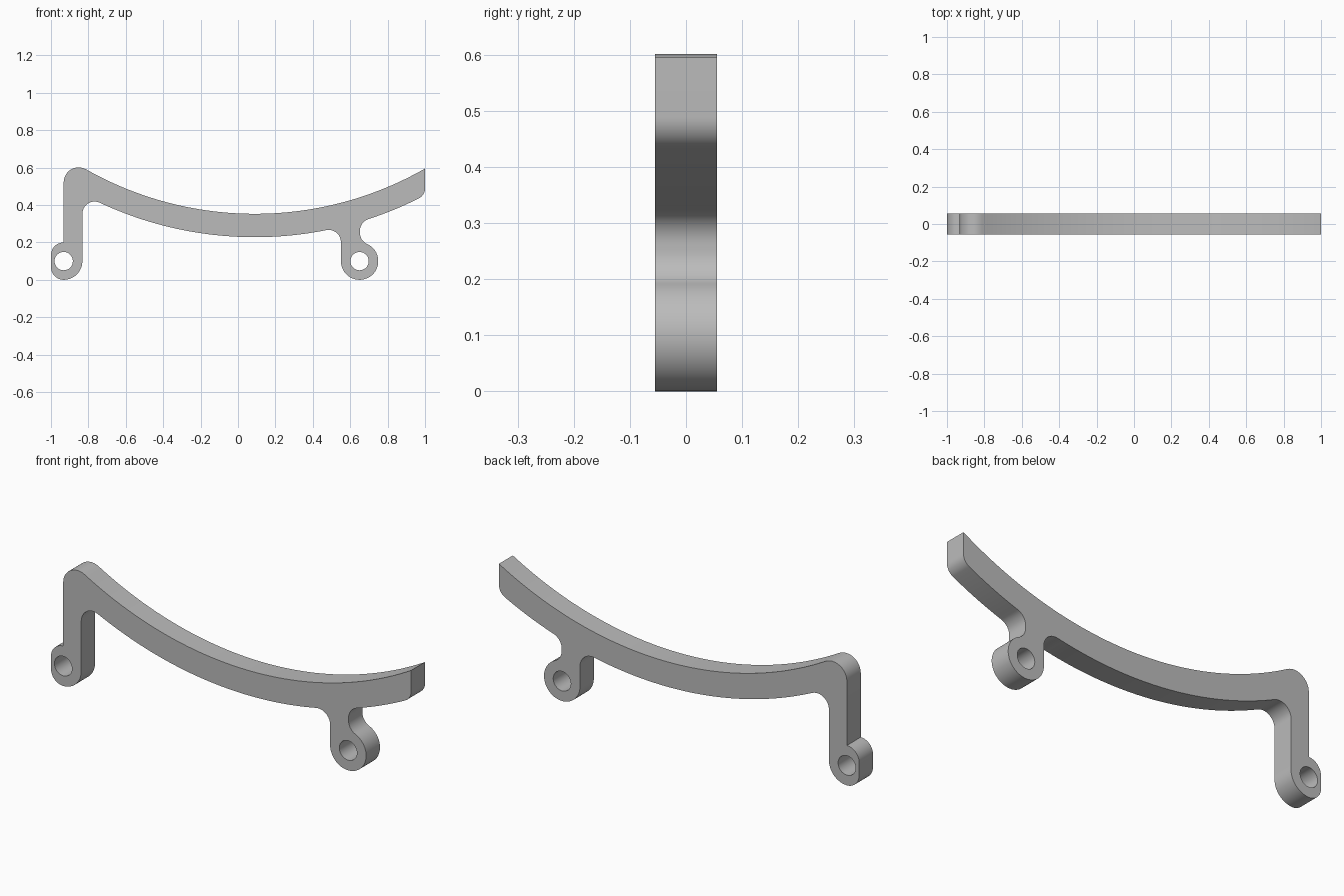
import bpy, bmesh, math
from mathutils import Vector

if "Cube" in bpy.data.objects:
    bpy.data.objects.remove(bpy.data.objects["Cube"], do_unlink=True)

HALF_DEPTH = 0.055
C = Vector((0.09, 2.185))            # shared centre of both bow arcs
R_TOP, R_LOW = 1.832, 1.957
POST_X, POST_IN = -0.932, -0.832     # outer and inner side of the post
LUG_L, LUG_R = Vector((POST_X, 0.1)), Vector((0.65, 0.1))
LUG, HOLE, FILLET = 0.1, 0.049, 0.065
STEM_L, STEM_R = LUG_R.x - LUG, 0.652


def arc(c, r, p, q, n):
    """Points on a circle from the direction of p to that of q, the short way."""
    a = math.atan2(p[1] - c.y, p[0] - c.x)
    b = math.atan2(q[1] - c.y, q[0] - c.x)
    d = (b - a + math.pi) % (2 * math.pi) - math.pi
    return [Vector((c.x + r * math.cos(a + d * i / n),
                    c.y + r * math.sin(a + d * i / n))) for i in range(n + 1)]


def on_bow(x, r):
    """Centre height on a bow-concentric arc of radius r."""
    return Vector((x, C.y - math.sqrt(r * r - (x - C.x) ** 2)))


def touch(f, c, r):
    """Point where a fillet centred at f touches the circle c, r."""
    return c + (f - c).normalized() * r


# Fillet centres
crown = on_bow(POST_X + 0.08, R_TOP + 0.08)
armpit = on_bow(POST_IN + FILLET, R_LOW + FILLET)
stem_l = on_bow(STEM_L - FILLET, R_LOW + FILLET)
stem_r = on_bow(STEM_R + FILLET, R_LOW + FILLET)
tip = on_bow(1 - 0.06, R_LOW - 0.06)
dx = STEM_R + FILLET - LUG_R.x
neck = Vector((STEM_R + FILLET, LUG_R.y + math.sqrt((LUG + FILLET) ** 2 - dx * dx)))
flat = 1 + POST_X                    # corner radius of the flat-sided left lug
lug_hi, lug_lo = Vector((POST_X, 2 * LUG - flat)), Vector((POST_X, flat))

# Outline, from the right tip round to the left and back underneath
outline = arc(C, R_TOP, on_bow(1, R_TOP), touch(crown, C, R_TOP), 56)
outline += arc(crown, 0.08, C, (-2, crown.y), 12)
outline += arc(lug_hi, flat, (POST_X, 1), (-2, lug_hi.y), 10)
outline += arc(lug_lo, flat, (-2, lug_lo.y), (POST_X, -1), 10)
outline += arc(LUG_L, LUG, (POST_X, -1), (0, LUG_L.y), 12)
outline += arc(armpit, FILLET, (-2, armpit.y), touch(armpit, C, R_LOW), 12)
outline += arc(C, R_LOW, armpit, stem_l, 48)
outline += arc(stem_l, FILLET, touch(stem_l, C, R_LOW), (2, stem_l.y), 12)
outline += arc(LUG_R, LUG, (-2, LUG_R.y), (LUG_R.x, -1), 12)
outline += arc(LUG_R, LUG, (LUG_R.x, -1), neck, 20)
outline += arc(neck, FILLET, LUG_R, (-2, neck.y), 12)
outline += arc(stem_r, FILLET, (-2, stem_r.y), touch(stem_r, C, R_LOW), 12)
outline += arc(C, R_LOW, stem_r, tip, 14)
outline += arc(tip, 0.06, touch(tip, C, R_LOW), (2, tip.y), 10)


def loop(curve, pts):
    """Add a closed polyline, skipping repeated points."""
    keep = [p for i, p in enumerate(pts) if (p - pts[i - 1]).length > 1e-4]
    s = curve.splines.new('POLY')
    s.points.add(len(keep) - 1)
    for sp, p in zip(s.points, keep):
        sp.co = (p.x, p.y, 0, 1)
    s.use_cyclic_u = True


# Filled profile with two pin holes
curve = bpy.data.curves.new("bracket_profile", 'CURVE')
curve.dimensions = '2D'
curve.fill_mode = 'BOTH'
curve.extrude = HALF_DEPTH
loop(curve, outline)
for c in (LUG_L, LUG_R):
    loop(curve, [c + Vector((math.cos(t), math.sin(t))) * HOLE
                 for t in (i * math.tau / 32 for i in range(32))])
profile = bpy.data.objects.new("bracket_profile", curve)
bpy.context.collection.objects.link(profile)
bpy.context.view_layer.update()
graph = bpy.context.evaluated_depsgraph_get()
mesh = bpy.data.meshes.new_from_object(profile.evaluated_get(graph))
bpy.data.objects.remove(profile, do_unlink=True)

# Weld the caps to the sides and stand the profile upright
bm = bmesh.new()
bm.from_mesh(mesh)
bmesh.ops.remove_doubles(bm, verts=bm.verts, dist=1e-5)
for v in bm.verts:
    v.co = (v.co.x, -v.co.z, v.co.y)
bmesh.ops.recalc_face_normals(bm, faces=bm.faces)
bm.to_mesh(mesh)
bm.free()

# Material
grey = bpy.data.materials.new("light_grey")
grey.use_nodes = True
color = (0.5, 0.5, 0.5, 1)
grey.diffuse_color = color
grey.node_tree.nodes["Principled BSDF"].inputs["Base Color"].default_value = color
mesh.materials.clear()
mesh.materials.append(grey)

bracket = bpy.data.objects.new("curved_bracket", mesh)
bpy.context.collection.objects.link(bracket)
for o in bpy.context.selected_objects:
    o.select_set(False)
bracket.select_set(True)
bpy.context.view_layer.objects.active = bracket
bpy.ops.object.shade_smooth_by_angle(angle=math.radians(35))
